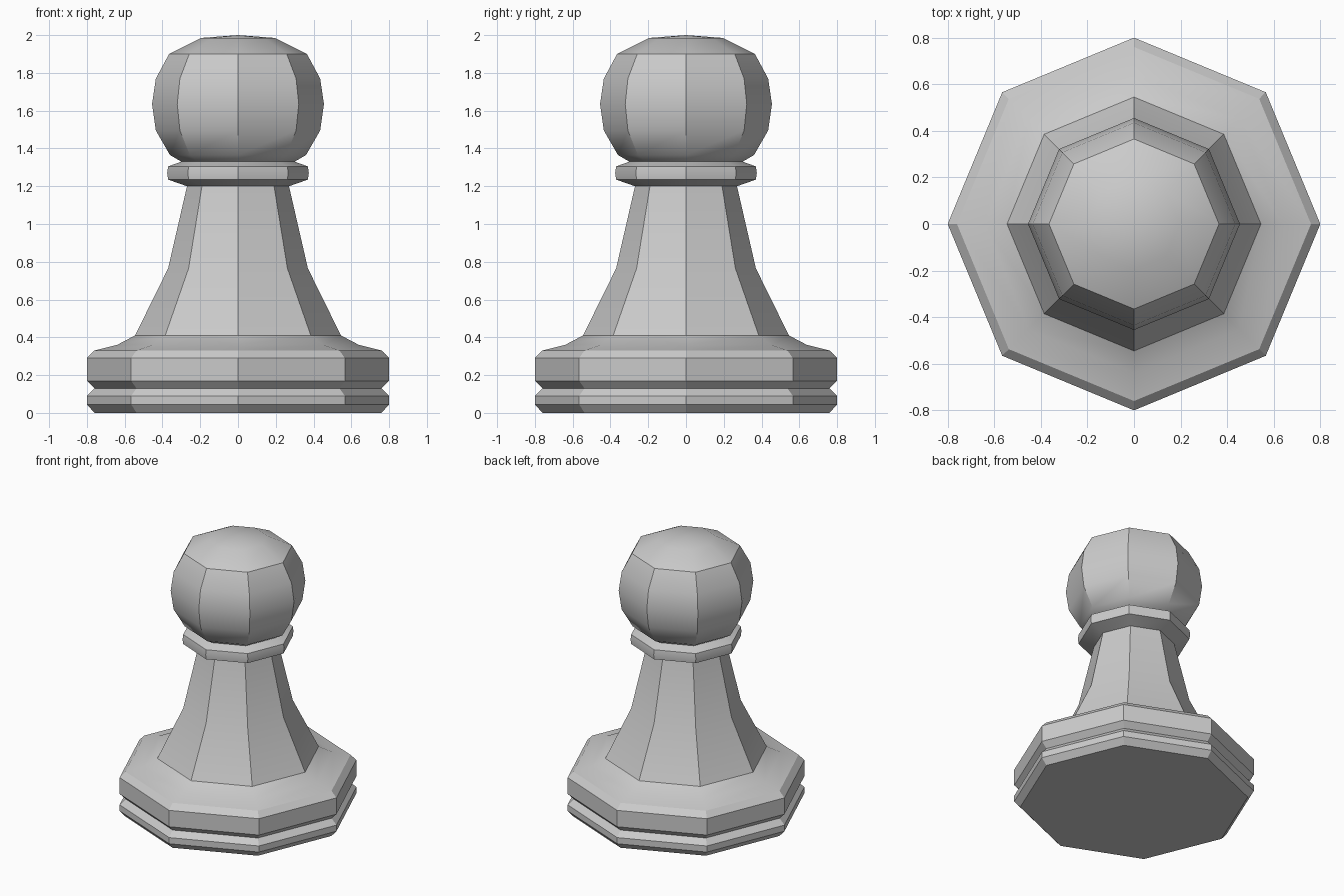
import bpy
import bmesh
import math

SIDES = 8

cube = bpy.data.objects.get("Cube")
if cube:
    bpy.data.objects.remove(cube, do_unlink=True)

# One grey for the whole piece
grey = bpy.data.materials.new("plain_grey")
grey.use_nodes = True
colour = (0.6, 0.6, 0.6, 1.0)
grey.diffuse_color = colour
grey.node_tree.nodes["Principled BSDF"].inputs["Base Color"].default_value = colour


def turned(name, profile):
    """Turn a (radius, height) profile, listed upwards, into an octagonal part."""
    bm = bmesh.new()
    rings = []
    for r, z in profile:
        count = SIDES if r > 0 else 1
        rings.append([bm.verts.new((r * math.cos(math.tau * i / SIDES),
                                    r * math.sin(math.tau * i / SIDES), z))
                      for i in range(count)])
    for low, high in zip(rings, rings[1:]):
        for i in range(SIDES):
            j = (i + 1) % SIDES
            if len(high) == 1:
                bm.faces.new((low[i], low[j], high[0]))
            else:
                bm.faces.new((low[i], low[j], high[j], high[i]))
    if profile[0][1] == 0:
        bm.faces.new(rings[0][::-1])
    mesh = bpy.data.meshes.new(name)
    bm.to_mesh(mesh)
    bm.free()
    mesh.materials.append(grey)
    obj = bpy.data.objects.new(name, mesh)
    bpy.context.collection.objects.link(obj)
    bpy.ops.object.select_all(action="DESELECT")
    obj.select_set(True)
    bpy.context.view_layer.objects.active = obj
    bpy.ops.object.shade_smooth_by_angle(angle=math.radians(30))
    return obj


# Foot with a groove and a sloping shoulder
turned("base", [(0.76, 0), (0.8, 0.045), (0.8, 0.09), (0.76, 0.13), (0.8, 0.17),
                (0.8, 0.29), (0.76, 0.33), (0.64, 0.36), (0.545, 0.41)])

# Tapering body
turned("stem", [(0.545, 0.41), (0.37, 0.765), (0.27, 1.2)])

# Ring below the head
turned("collar", [(0.27, 1.2), (0.37, 1.235), (0.375, 1.27), (0.37, 1.305), (0.3, 1.33)])

# Faceted ball
turned("head", [(0.3, 1.33), (0.36, 1.365), (0.435, 1.495), (0.455, 1.635),
                (0.435, 1.77), (0.365, 1.9), (0.195, 1.985), (0, 2)])
